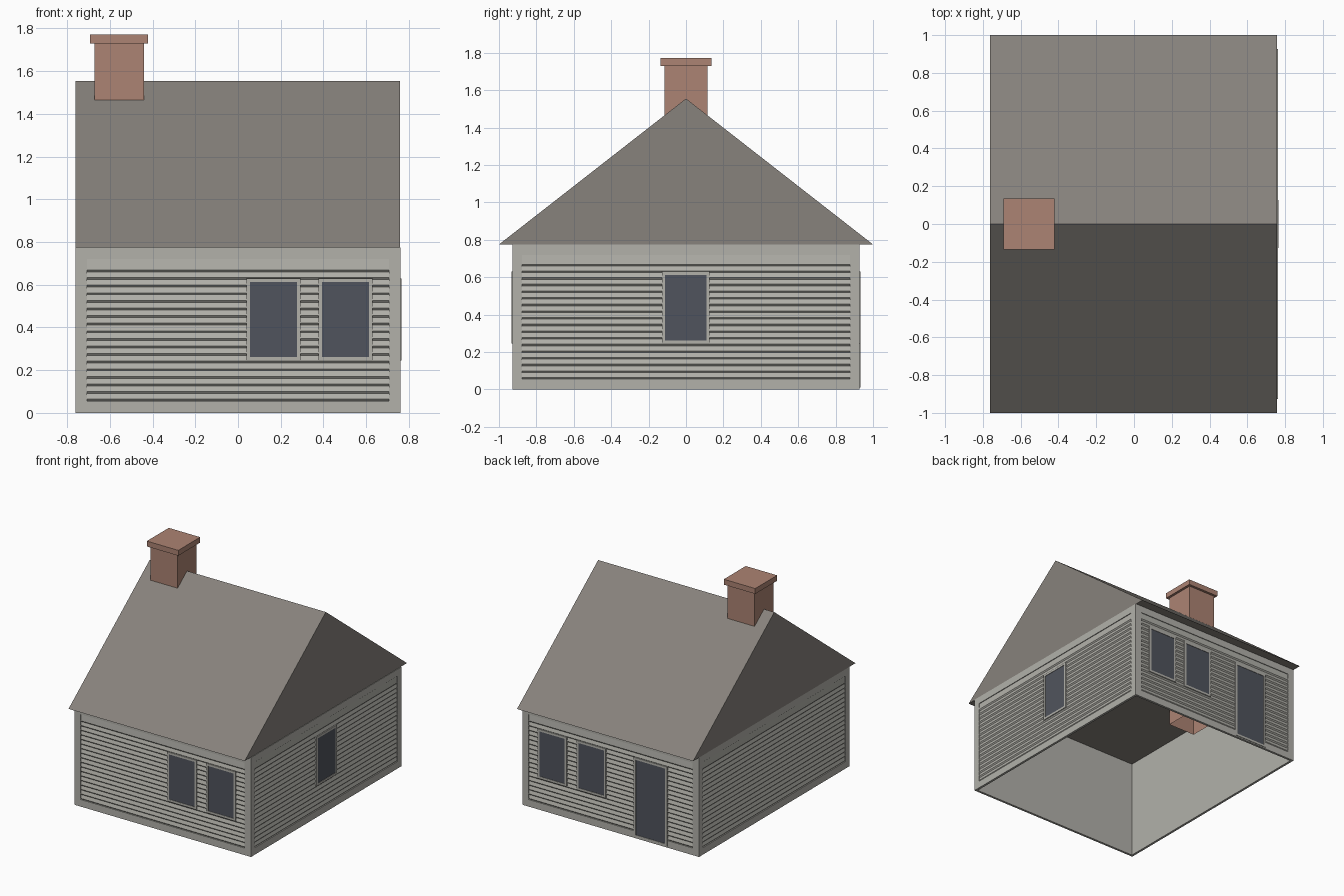
import bpy, bmesh
from math import radians
from mathutils import Matrix, Vector

cube = bpy.data.objects.get("Cube")
if cube:
    bpy.data.objects.remove(cube, do_unlink=True)


def material(name, rgb):
    # sRGB bytes to linear values
    lin = [((c / 255 + 0.055) / 1.055) ** 2.4 for c in rgb] + [1.0]
    m = bpy.data.materials.new(name)
    m.use_nodes = True
    m.diffuse_color = lin
    m.node_tree.nodes["Principled BSDF"].inputs["Base Color"].default_value = lin
    return m


SIDING = material("warm grey siding", (178, 177, 170))
ROOF = material("brown grey roof", (135, 130, 124))
BRICK = material("brick red", (172, 131, 115))
GLASS = material("slate glass", (80, 84, 93))


def finish(bm, name, mat, matrix=Matrix()):
    bmesh.ops.recalc_face_normals(bm, faces=bm.faces)
    me = bpy.data.meshes.new(name)
    bm.to_mesh(me)
    bm.free()
    me.materials.append(mat)
    ob = bpy.data.objects.new(name, me)
    ob.matrix_world = matrix
    bpy.context.collection.objects.link(ob)
    return ob


def add_box(bm, lo, hi):
    lo, hi = Vector(lo), Vector(hi)
    m = Matrix.Translation((lo + hi) / 2) @ Matrix.Diagonal((*(hi - lo), 1))
    return bmesh.ops.create_cube(bm, size=1, matrix=m)["verts"]


def add_ring(bm, outer, inner, y0, y1):
    # Rectangular frame; rectangles are (x0, x1, z0, z1)
    a, b, c, d = outer
    e, f, g, h = inner
    for x0, x1, z0, z1 in ((a, e, c, d), (f, b, c, d), (e, f, c, g), (e, f, h, d)):
        add_box(bm, (x0, y0, z0), (x1, y1, z1))


def add_prism(bm, profile, x0, x1):
    # Extrude a (y, z) outline along x
    face = bm.faces.new([bm.verts.new((x0, y, z)) for y, z in profile])
    ext = bmesh.ops.extrude_face_region(bm, geom=[face])["geom"]
    moved = [v for v in ext if isinstance(v, bmesh.types.BMVert)]
    bmesh.ops.translate(bm, verts=moved, vec=(x1 - x0, 0, 0))
    # keep the starting cap so the prism is closed
    if not face.is_valid:
        bm.faces.new([v for v in bm.verts if v not in moved])


WALL_H = 0.775
ROWS = 17
PITCH = 0.0356
LOW, HIGH = 0.055, 0.72


def siding_profile(dist):
    # Overlapping boards, each with a lip that faces down
    pts = [(-dist + 0.012, LOW)]
    for i in range(ROWS + 1):
        z = LOW + PITCH * i
        pts += [(-dist + 0.009, z), (-dist + 0.001, z + 0.009)]
    return pts + [(-dist + 0.006, HIGH), (-dist + 0.012, HIGH)]


def build_wall(side, angle, half, dist, openings):
    turn = Matrix.Rotation(radians(angle), 4, "Z")
    # Inner panel and the flat border around the boards
    bm = bmesh.new()
    add_box(bm, (-half, -dist + 0.01, 0), (half, -dist + 0.018, WALL_H))
    add_ring(bm, (-half, half, 0, WALL_H),
             (-half + 0.05, half - 0.05, LOW, HIGH), -dist, -dist + 0.011)
    finish(bm, side + "_wall", SIDING, turn)
    bm = bmesh.new()
    add_prism(bm, siding_profile(dist), -half + 0.05, half - 0.05)
    finish(bm, side + "_clapboards", SIDING, turn)
    # Windows and doors
    for name, x0, x1, z0, z1 in openings:
        w = 0.017
        inner = (x0 + w, x1 - w, z0 + w, z1 - w)
        bm = bmesh.new()
        add_ring(bm, (x0, x1, z0, z1), inner, -dist - 0.004, -dist + 0.01)
        finish(bm, f"{side}_{name}_frame", SIDING, turn)
        bm = bmesh.new()
        add_box(bm, (inner[0], -dist - 0.001, inner[2]),
                (inner[1], -dist + 0.008, inner[3]))
        finish(bm, f"{side}_{name}_pane", GLASS, turn)


SILL, HEAD = 0.245, 0.63
front = [("inner_window", 0.04, 0.293, SILL, HEAD),
         ("outer_window", 0.377, 0.63, SILL, HEAD)]
# The back wall is turned half round, so its positions are mirrored
back = [(n, -b, -a, z0, z1) for n, a, b, z0, z1 in front]
back.append(("door", 0.2, 0.49, 0.01, HEAD))

build_wall("front", 0, 0.758, 0.928, front)
build_wall("right", 90, 0.926, 0.762, [("window", -0.128, 0.126, SILL, HEAD)])
build_wall("back", 180, 0.758, 0.928, back)
build_wall("left", 270, 0.926, 0.762, [])

# Closed gable roof
bm = bmesh.new()
add_prism(bm, [(-1, WALL_H), (1, WALL_H), (0, 1.555)], -0.762, 0.758)
finish(bm, "roof", ROOF)

# Chimney shaft, open below, with a wider cap
bm = bmesh.new()
add_box(bm, (-0.673, -0.116, 0.65), (-0.44, 0.116, 1.735))
bottom = min(bm.faces, key=lambda f: f.calc_center_median().z)
bmesh.ops.delete(bm, geom=[bottom], context="FACES_ONLY")
finish(bm, "chimney_shaft", BRICK)
bm = bmesh.new()
add_box(bm, (-0.692, -0.135, 1.73), (-0.421, 0.135, 1.772))
finish(bm, "chimney_cap", BRICK)
